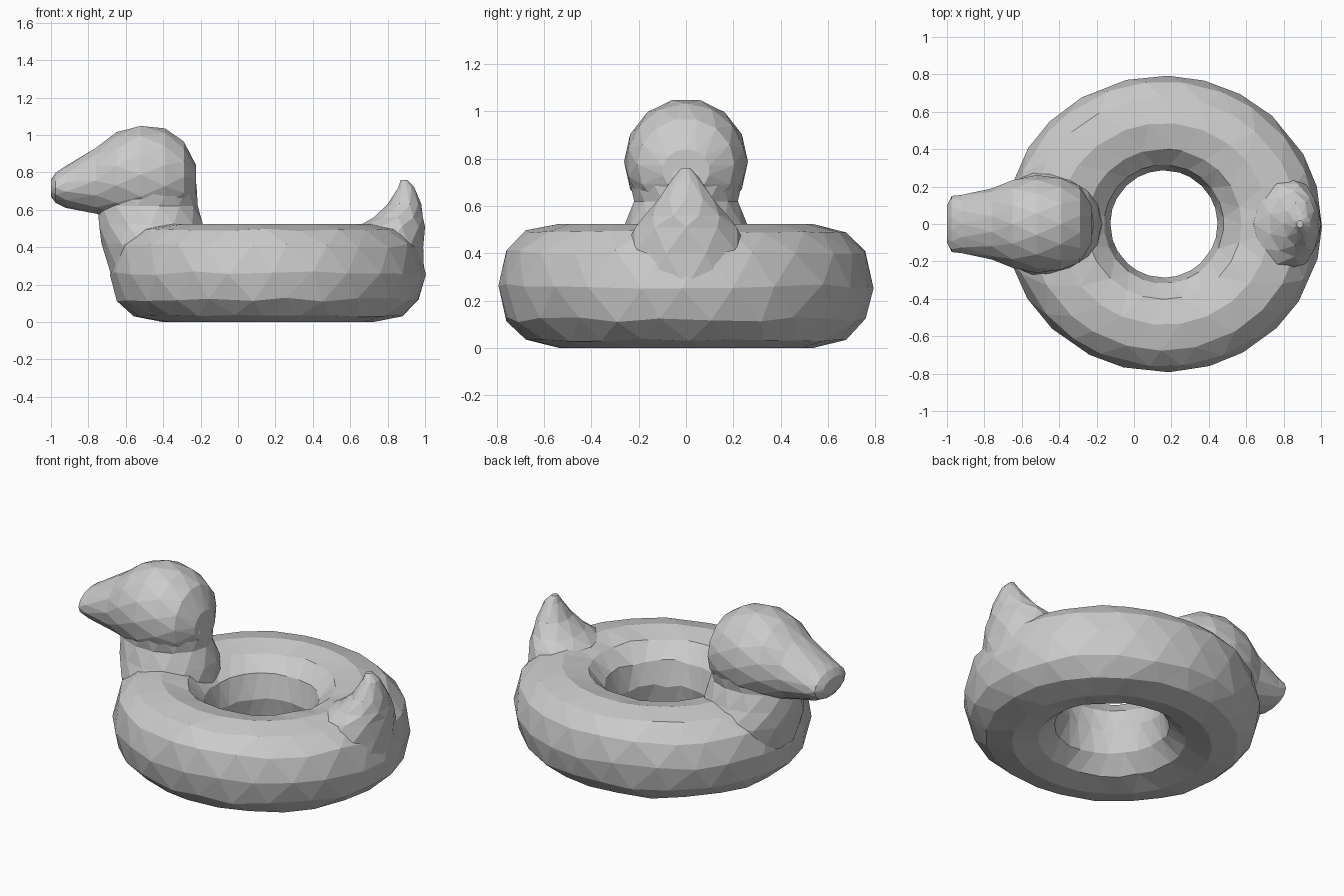
import bpy
import bmesh
import random
from math import cos, sin, pi, copysign
from mathutils import Vector

if "Cube" in bpy.data.objects:
    bpy.data.objects.remove(bpy.data.objects["Cube"], do_unlink=True)

rng = random.Random(4)

grey = bpy.data.materials.new("plain grey")
grey.use_nodes = True
COLOUR = (0.6, 0.6, 0.6, 1)
grey.diffuse_color = COLOUR
grey.node_tree.nodes["Principled BSDF"].inputs["Base Color"].default_value = COLOUR


def bridge(bm, low, high, shift):
    """Join two staggered loops with a band of triangles."""
    n = len(low)
    for i in range(n):
        j = (i + 1) % n
        if shift:
            bm.faces.new((low[i], low[j], high[i]))
            bm.faces.new((low[j], high[j], high[i]))
        else:
            bm.faces.new((low[i], low[j], high[j]))
            bm.faces.new((low[i], high[j], high[i]))


def finish(bm, name):
    bmesh.ops.recalc_face_normals(bm, faces=bm.faces)
    mesh = bpy.data.meshes.new(name)
    bm.to_mesh(mesh)
    bm.free()
    mesh.materials.append(grey)
    obj = bpy.data.objects.new(name, mesh)
    bpy.context.collection.objects.link(obj)
    return obj


def loft(name, sections, place, sides):
    """Oval sections (position, low, high, half width) along one axis."""
    bm = bmesh.new()
    loops = []
    for k, (pos, low, high, half) in enumerate(sections):
        mid, reach = (low + high) / 2, (high - low) / 2
        angles = [2 * pi * (i + 0.5 * (k % 2)) / sides for i in range(sides)]
        loops.append([bm.verts.new(place(pos, mid + reach * cos(a), half * sin(a)))
                      for a in angles])
    for k in range(len(loops) - 1):
        bridge(bm, loops[k], loops[k + 1], k % 2 == 0)
    for loop in (loops[0], loops[-1]):
        bmesh.ops.triangulate(bm, faces=[bm.faces.new(loop)])
    return finish(bm, name)


def upright(pos, across, side):
    return Vector((across, side, pos))


def forward(pos, across, side):
    return Vector((pos, side, across))


# Swim ring: slightly oval outside, round hole, plump tube
def swim_ring(around=24, tube=12):
    bm = bmesh.new()
    loops = []
    for k in range(tube):
        t = 2 * pi * k / tube
        c, s = [copysign(abs(v) ** 0.88, v) for v in (cos(t), sin(t))]
        loop = []
        for i in range(around):
            a = 2 * pi * (i + 0.5 * (k % 2) + rng.uniform(-0.15, 0.15)) / around
            blend = (1 + c) / 2
            rx = 0.287 + (0.845 - 0.287) * blend
            ry = 0.287 + (0.793 - 0.287) * blend
            z = 0.262 + 0.262 * s + 0.012 * rng.uniform(-1, 1) * abs(c)
            loop.append(bm.verts.new((0.16 + rx * cos(a), ry * sin(a), z)))
        loops.append(loop)
    for k in range(tube):
        bridge(bm, loops[k], loops[(k + 1) % tube], k % 2 == 0)
    return finish(bm, "swim_ring")


swim_ring()

# Neck and breast rising out of the ring
loft("neck", [
    (0.14, -0.58, -0.25, 0.22),
    (0.27, -0.69, -0.20, 0.28),
    (0.42, -0.73, -0.17, 0.30),
    (0.52, -0.75, -0.18, 0.26),
    (0.62, -0.75, -0.215, 0.225),
    (0.72, -0.72, -0.215, 0.24),
    (0.84, -0.70, -0.235, 0.235),
], upright, 14)

# Head running from the blunt beak tip to the back of the skull
loft("head", [
    (-1.00, 0.67, 0.76, 0.10),
    (-0.975, 0.635, 0.80, 0.15),
    (-0.92, 0.61, 0.835, 0.16),
    (-0.76, 0.575, 0.935, 0.19),
    (-0.65, 0.55, 1.015, 0.24),
    (-0.52, 0.52, 1.055, 0.262),
    (-0.39, 0.53, 1.035, 0.25),
    (-0.29, 0.58, 0.97, 0.205),
    (-0.225, 0.66, 0.84, 0.10),
], forward, 14)

# Pointed tail sweeping up from the outer rim
loft("tail", [
    (0.25, 0.60, 0.995, 0.26),
    (0.40, 0.60, 1.0, 0.27),
    (0.51, 0.64, 1.0, 0.225),
    (0.56, 0.72, 0.995, 0.175),
    (0.63, 0.80, 0.98, 0.12),
    (0.72, 0.855, 0.945, 0.055),
    (0.76, 0.87, 0.905, 0.02),
], upright, 10)
